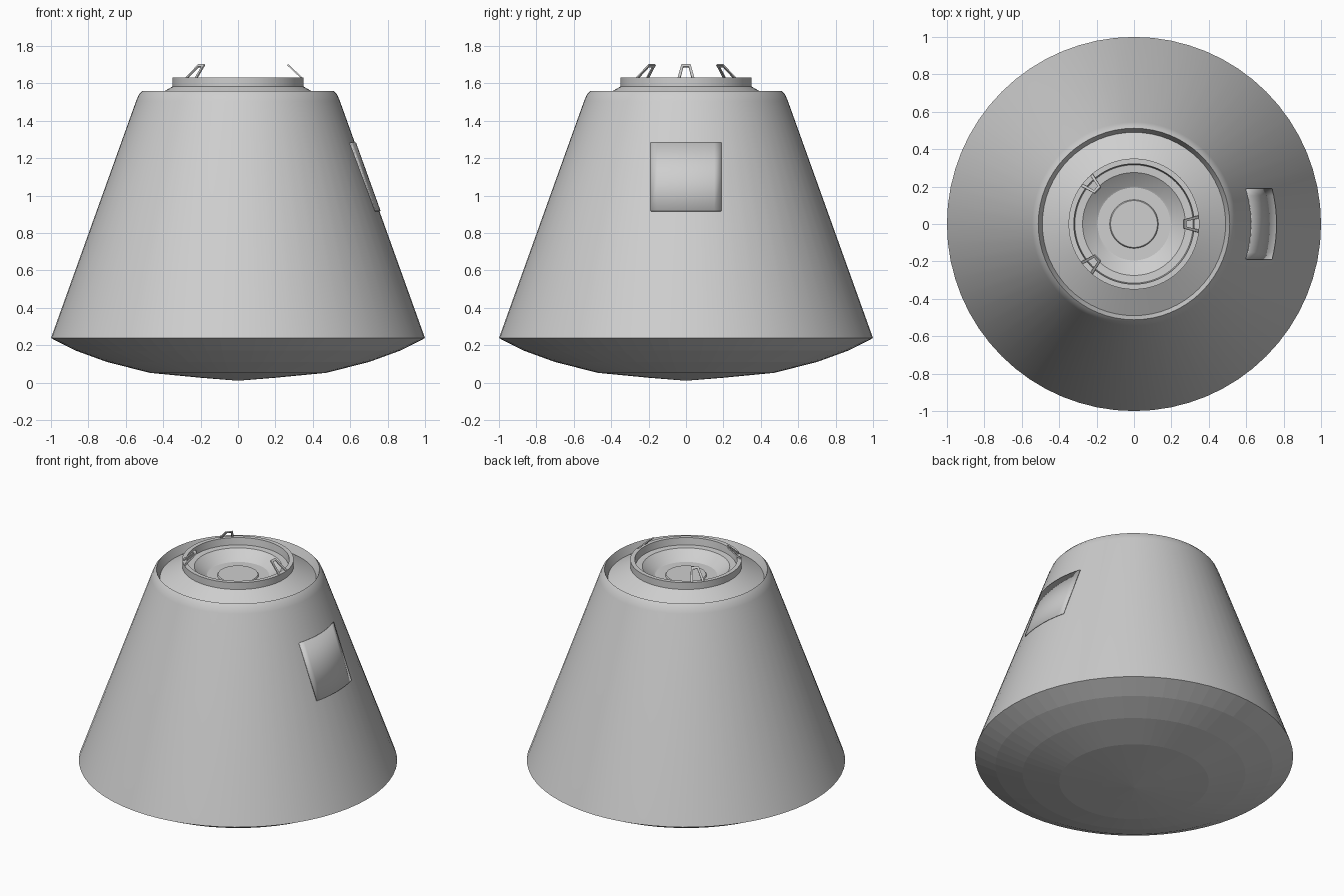
import bpy, bmesh, math

if "Cube" in bpy.data.objects:
    bpy.data.objects.remove(bpy.data.objects["Cube"])

grey = bpy.data.materials.new("hull grey")
grey.diffuse_color = (0.62, 0.62, 0.62, 1)
grey.use_nodes = True
grey.node_tree.nodes["Principled BSDF"].inputs["Base Color"].default_value = grey.diffuse_color
SEG = 64


def make(name, verts, faces, smooth=True, fix=True):
    me = bpy.data.meshes.new(name)
    me.from_pydata(verts, [], faces)
    if fix:
        bm = bmesh.new()
        bm.from_mesh(me)
        bmesh.ops.remove_doubles(bm, verts=bm.verts, dist=1e-5)
        bm.to_mesh(me)
        bm.free()
    me.materials.append(grey)
    ob = bpy.data.objects.new(name, me)
    bpy.context.collection.objects.link(ob)
    if smooth:
        bpy.ops.object.select_all(action='DESELECT')
        ob.select_set(True)
        bpy.context.view_layer.objects.active = ob
        bpy.ops.object.shade_smooth_by_angle(angle=math.radians(25))
    return ob


def lathe(name, profile, smooth=True):
    # profile runs so that its left-hand side in (r, z) is the inside
    verts, faces = [], []
    for r, z in profile:
        for i in range(SEG):
            a = 2 * math.pi * i / SEG
            verts.append((r * math.cos(a), r * math.sin(a), z))
    for k in range(len(profile) - 1):
        for i in range(SEG):
            j = (i + 1) % SEG
            a, b = k * SEG, (k + 1) * SEG
            if profile[k][0] == 0:
                faces.append((a, b + j, b + i))
            elif profile[k + 1][0] == 0:
                faces.append((a + i, a + j, b))
            else:
                faces.append((a + i, a + j, b + j, b + i))
    return make(name, verts, faces, smooth)


# Shallow domed heat shield, faceted in rings
lathe("heat_shield", [(0, 0.01), (0.2, 0.026), (0.47, 0.052), (0.70, 0.11),
                      (0.87, 0.172), (1.0, 0.238)], smooth=False)

# Conical hull with shoulder and recessed top deck
lathe("hull", [(1.0, 0.238), (0.545, 1.505), (0.53, 1.54), (0.512, 1.56),
               (0.49, 1.505), (0.35, 1.583)])

# Docking ring with stepped tunnel
lathe("docking_ring", [(0.35, 1.583), (0.35, 1.63), (0.322, 1.63),
                       (0.316, 1.582), (0.275, 1.58), (0.205, 1.525),
                       (0.195, 1.52), (0.13, 1.52)])

# Tunnel hatch disc
lathe("tunnel_hatch", [(0.13, 1.52), (0.125, 1.528), (0, 1.528)])


# Side door: thin plate following the cone on +x
def hull_radius(z):
    return 1 - (z - 0.238) * 0.455 / 1.267


NY, NZ = 10, 2
dv, df = [], []
for k in range(NZ + 1):
    z = 0.915 + 0.365 * k / NZ
    for i in range(NY + 1):
        y = -0.187 + 0.374 * i / NY
        dv.append((math.sqrt((hull_radius(z) - 0.002) ** 2 - y * y), y, z))
for k in range(NZ):
    for i in range(NY):
        a = k * (NY + 1) + i
        df.append((a, a + 1, a + NY + 2, a + NY + 1))
door = make("side_door", dv, df)
sol = door.modifiers.new("thickness", 'SOLIDIFY')
sol.thickness = 0.008
sol.offset = 1

# Three guide petals: open trapezoid frames leaning inward
BASE, TIP = (0.342, 1.628), (0.265, 1.70)
outline = [(-0.045, 0), (-0.024, 1), (0.024, 1), (0.045, 0)]
inner = [(-0.030, 0), (-0.014, 0.84), (0.014, 0.84), (0.030, 0)]
for n, deg in enumerate((0, 137, -137)):
    c, s = math.cos(math.radians(deg)), math.sin(math.radians(deg))
    pv = []
    for w, t in outline + inner:
        r = BASE[0] + (TIP[0] - BASE[0]) * t
        z = BASE[1] + (TIP[1] - BASE[1]) * t
        pv.append((r * c - w * s, r * s + w * c, z))
    petal = make("guide_petal_%d" % (n + 1), pv,
                 [(i, i + 4, i + 5, i + 1) for i in range(3)], smooth=False)
    m = petal.modifiers.new("thickness", 'SOLIDIFY')
    m.thickness = 0.008
    m.offset = 0
